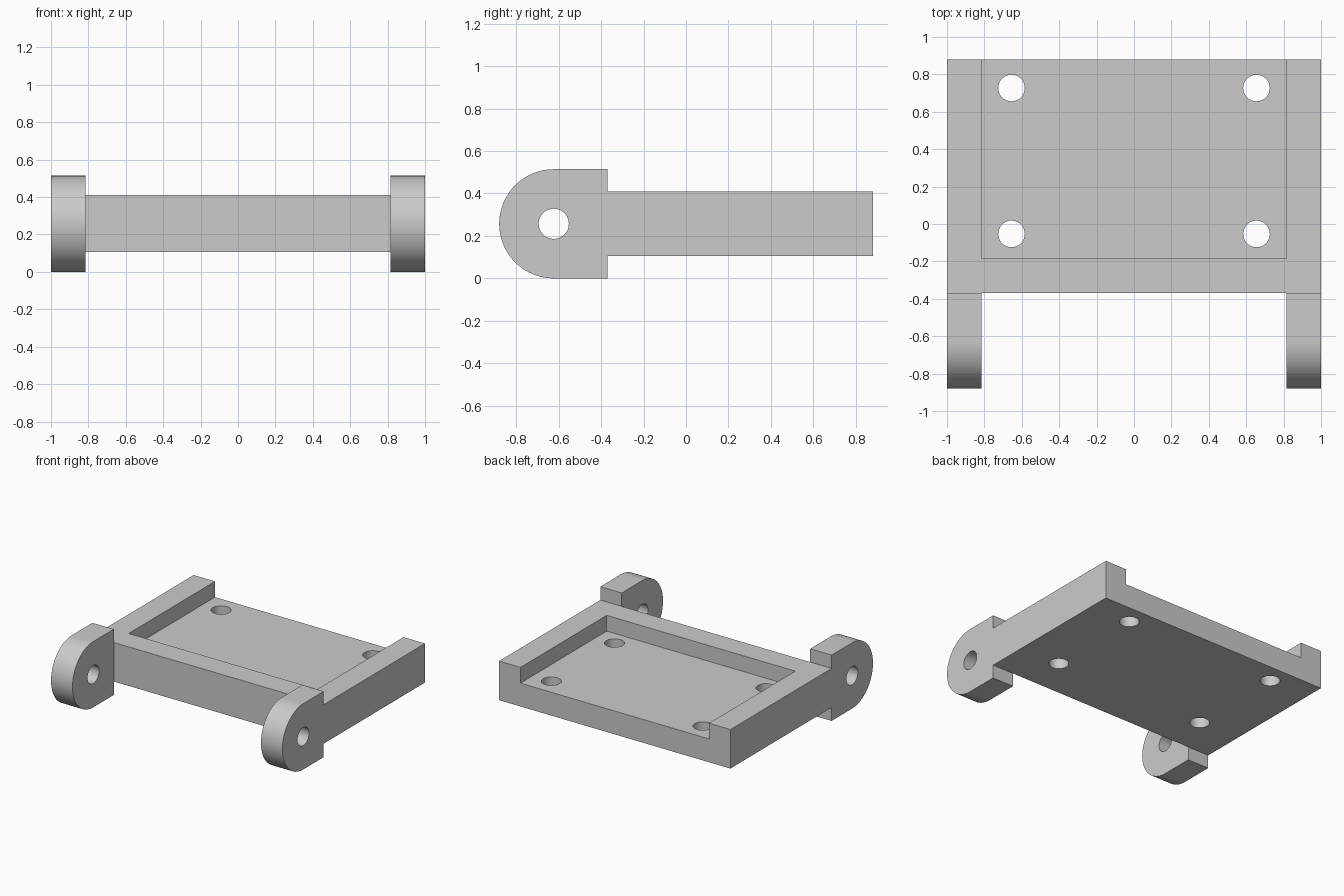
import bpy, bmesh, math
from mathutils import Matrix, Vector

cube = bpy.data.objects.get("Cube")
if cube:
    bpy.data.objects.remove(cube, do_unlink=True)

grey = bpy.data.materials.new("plain grey")
grey.use_nodes = True
grey.diffuse_color = (0.6, 0.6, 0.6, 1)
grey.node_tree.nodes["Principled BSDF"].inputs["Base Color"].default_value = (0.6, 0.6, 0.6, 1)

# Overall dimensions
HALF_W, INNER_W = 1.0, 0.815
BACK, JOINT = 0.88, -0.37
BASE_Z, FLOOR_Z, RIM_Z = 0.105, 0.287, 0.41
LUG_R, LUG_Y = 0.257, -0.623
HOLE_R = 0.071


def make_object(name, bm):
    bmesh.ops.recalc_face_normals(bm, faces=bm.faces)
    mesh = bpy.data.meshes.new(name)
    bm.to_mesh(mesh)
    bm.free()
    mesh.materials.append(grey)
    obj = bpy.data.objects.new(name, mesh)
    bpy.context.collection.objects.link(obj)
    return obj


def box(name, low, high):
    low, high = Vector(low), Vector(high)
    bm = bmesh.new()
    bmesh.ops.create_cube(bm, size=1, matrix=Matrix.Translation((low + high) / 2)
                          @ Matrix.Diagonal((*(high - low), 1)))
    return make_object(name, bm)


def cylinder(name, centre, depth, turn=Matrix()):
    bm = bmesh.new()
    bmesh.ops.create_cone(bm, cap_ends=True, segments=48, radius1=HOLE_R, radius2=HOLE_R,
                          depth=depth, matrix=Matrix.Translation(centre) @ turn)
    return make_object(name, bm)


def cut(obj, cutter):
    cutter.hide_render = True
    mod = obj.modifiers.new("cut", 'BOOLEAN')
    mod.operation = 'DIFFERENCE'
    mod.solver = 'EXACT'
    mod.object = cutter
    bpy.context.view_layer.objects.active = obj
    bpy.ops.object.modifier_apply(modifier=mod.name)
    bpy.data.objects.remove(cutter, do_unlink=True)


def smooth(obj):
    bpy.ops.object.select_all(action='DESELECT')
    obj.select_set(True)
    bpy.context.view_layer.objects.active = obj
    bpy.ops.object.shade_smooth_by_angle(angle=math.radians(30))


# Tray: block with a pocket open at the back and four mounting holes
tray = box("tray", (-HALF_W, JOINT, BASE_Z), (HALF_W, BACK, RIM_Z))
cut(tray, box("pocket_cutter", (-INNER_W, -0.185, FLOOR_Z), (INNER_W, BACK + 0.2, RIM_Z + 0.2)))
for x in (-0.655, 0.655):
    for y in (-0.053, 0.727):
        cut(tray, cylinder("mounting_hole_cutter", (x, y, 0.2), 1))
smooth(tray)

# Hinge lugs: rounded at the front, square at the tray, with a pin hole
for name, side in (("left_hinge_lug", 1), ("right_hinge_lug", -1)):
    steps = 48
    arc = [math.pi / 2 + math.pi * i / steps for i in range(steps + 1)]
    profile = [(LUG_Y + LUG_R * math.cos(a), LUG_R + LUG_R * math.sin(a)) for a in arc]
    profile += [(JOINT, 0), (JOINT, 2 * LUG_R)]
    bm = bmesh.new()
    face = bm.faces.new([bm.verts.new((side * INNER_W, y, z)) for y, z in profile])
    grown = bmesh.ops.extrude_face_region(bm, geom=[face])["geom"]
    bmesh.ops.translate(bm, vec=(side * (HALF_W - INNER_W), 0, 0),
                        verts=[v for v in grown if isinstance(v, bmesh.types.BMVert)])
    lug = make_object(name, bm)
    cut(lug, cylinder("pin_hole_cutter", (side * 0.9, LUG_Y, LUG_R), 1,
                      Matrix.Rotation(math.pi / 2, 4, 'Y')))
    smooth(lug)
